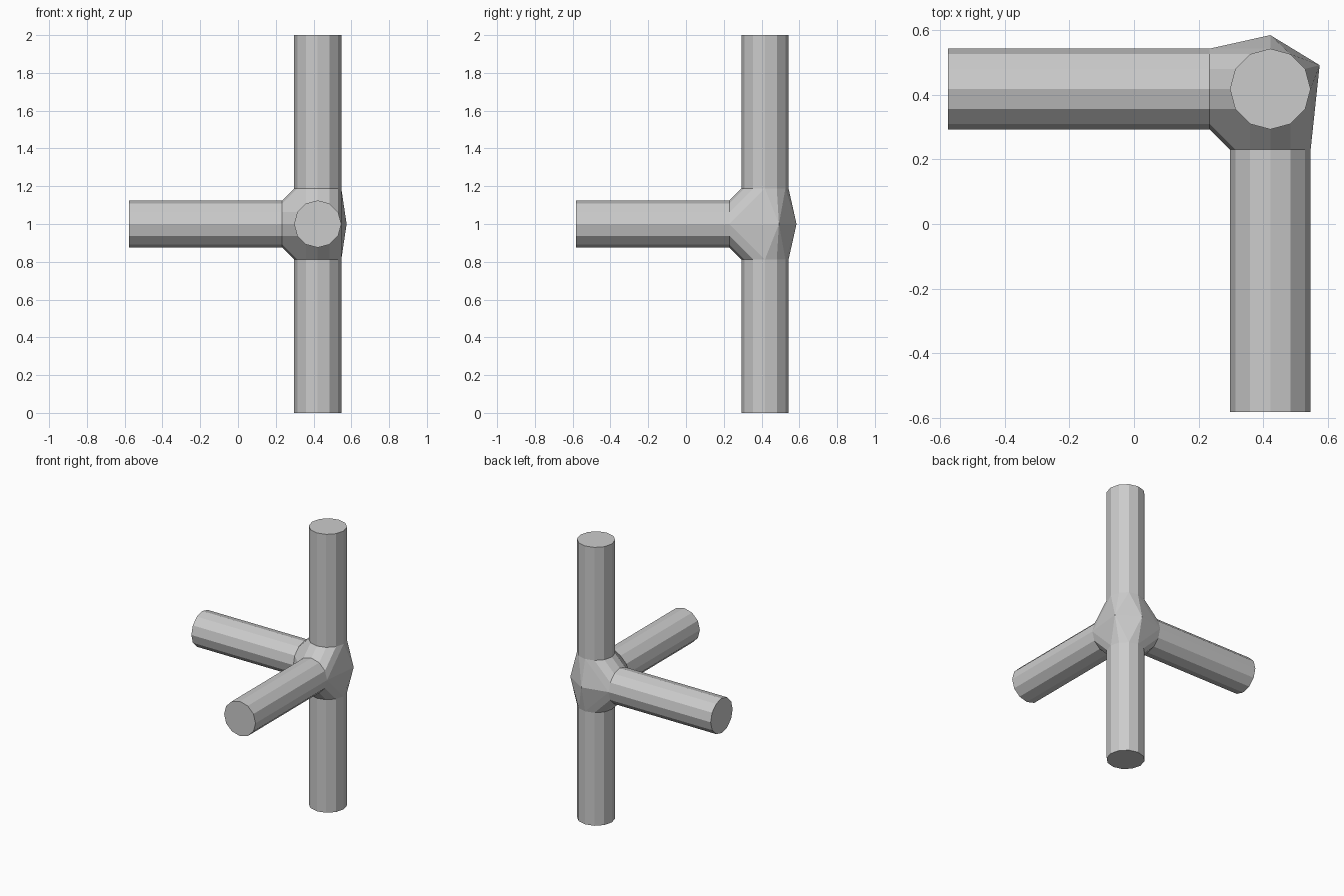
import bpy, bmesh
from math import sin, cos, pi
from mathutils import Vector

if "Cube" in bpy.data.objects:
    bpy.data.objects.remove(bpy.data.objects["Cube"])

CENTER = Vector((0.422, 0.418, 1.0))
R, NEAR, SIDES = 0.125, 0.188, 12
ARMS = {  # direction and reach of each rod
    "top_rod": (Vector((0, 0, 1)), 1.0),
    "bottom_rod": (Vector((0, 0, -1)), 1.0),
    "side_rod": (Vector((-1, 0, 0)), 0.998),
    "front_rod": (Vector((0, -1, 0)), 1.0),
}


def ring(axis, dist):
    """Circle of points around an axis at a distance from the joint centre."""
    u = Vector((0, 0, 1)) if axis.z == 0 else Vector((1, 0, 0))
    v = axis.cross(u)
    return [CENTER + axis * dist + R * (u * cos(2 * pi * i / SIDES) + v * sin(2 * pi * i / SIDES))
            for i in range(SIDES)]


def finish(bm, name):
    mesh = bpy.data.meshes.new(name)
    bm.to_mesh(mesh)
    bm.free()
    bpy.context.collection.objects.link(bpy.data.objects.new(name, mesh))


# Rods: 12-sided tubes capped at the outer end
for name, (axis, reach) in ARMS.items():
    bm = bmesh.new()
    a = [bm.verts.new(p) for p in ring(axis, NEAR)]
    b = [bm.verts.new(p) for p in ring(axis, reach)]
    for i in range(SIDES):
        j = (i + 1) % SIDES
        bm.faces.new((a[i], a[j], b[j], b[i]))
    bm.faces.new(b)
    finish(bm, name)

# Hub: convex hull around the rod ends plus two corner points at the back
bm = bmesh.new()
for axis, _ in ARMS.values():
    for p in ring(axis, NEAR):
        bm.verts.new(p)
for offset in ((0, 0.167, 0), (0.153, 0.074, 0)):
    bm.verts.new(CENTER + Vector(offset))
bmesh.ops.convex_hull(bm, input=bm.verts[:])

# Open the hub where the rods continue
hidden = [f for f in bm.faces
          if any(all(abs((v.co - CENTER).dot(axis) - NEAR) < 1e-4 for v in f.verts)
                 for axis, _ in ARMS.values())]
bmesh.ops.delete(bm, geom=hidden, context='FACES')
bmesh.ops.recalc_face_normals(bm, faces=bm.faces[:])
finish(bm, "hub")
